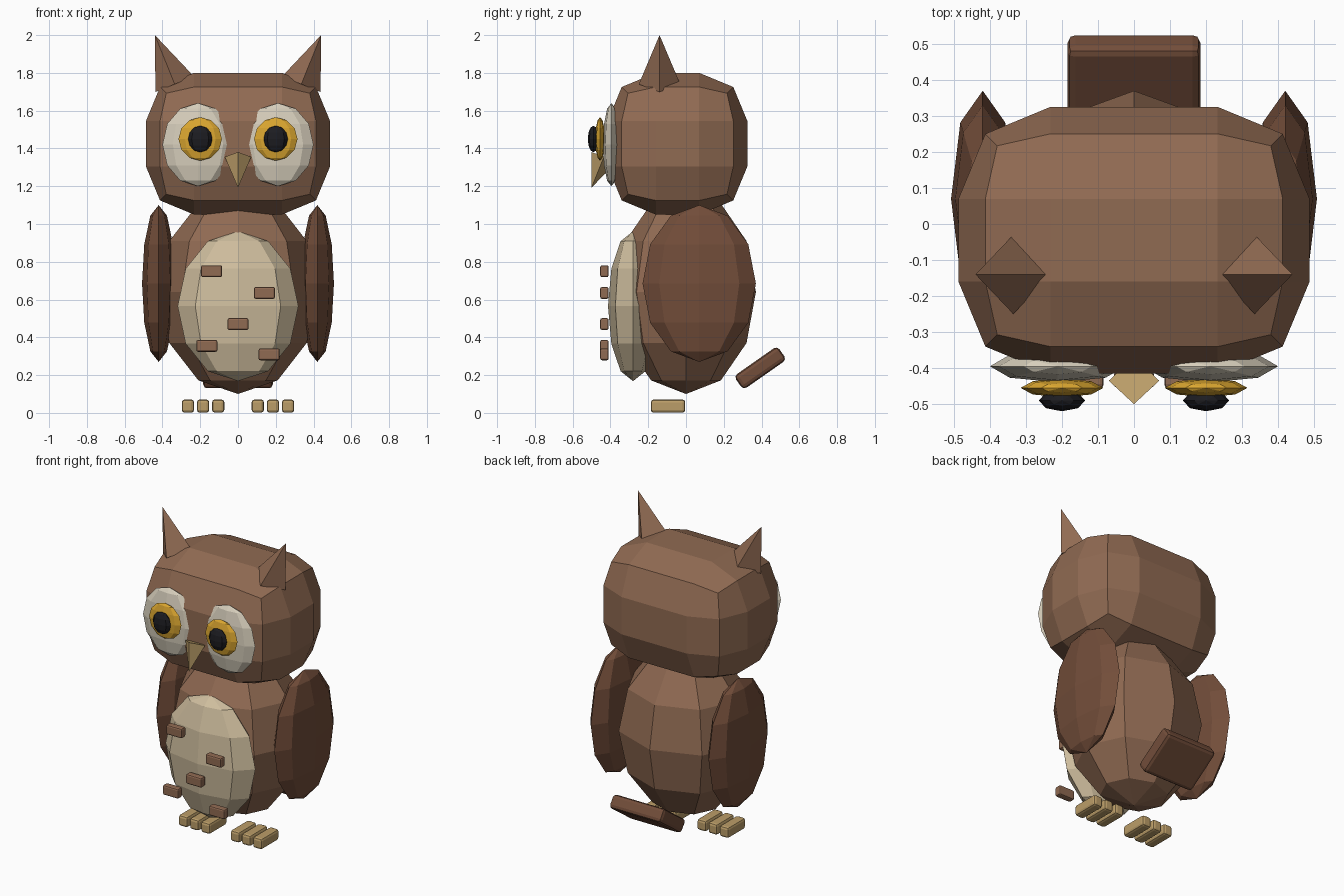
import bpy, bmesh
from math import radians
from mathutils import Vector, Matrix

if "Cube" in bpy.data.objects:
    bpy.data.objects.remove(bpy.data.objects["Cube"])


def mat(name, *rgb):
    m = bpy.data.materials.new(name)
    m.diffuse_color = (*rgb, 1)
    m.use_nodes = True
    m.node_tree.nodes["Principled BSDF"].inputs["Base Color"].default_value = m.diffuse_color
    return m


BROWN = mat("brown", 0.28, 0.145, 0.085)
DARK = mat("dark_brown", 0.17, 0.075, 0.042)
CREAM = mat("cream", 0.62, 0.51, 0.34)
PALE = mat("pale", 0.68, 0.62, 0.5)
GOLD = mat("gold", 0.72, 0.39, 0.03)
BLACK = mat("black", 0.012, 0.012, 0.015)
HORN = mat("horn", 0.5, 0.34, 0.14)


def finish(name, bm, material):
    me = bpy.data.meshes.new(name)
    bmesh.ops.recalc_face_normals(bm, faces=bm.faces)
    bm.to_mesh(me)
    bm.free()
    ob = bpy.data.objects.new(name, me)
    me.materials.append(material)
    bpy.context.collection.objects.link(ob)
    return ob


def ball(name, loc, radii, material):
    bm = bmesh.new()
    bmesh.ops.create_uvsphere(bm, u_segments=8, v_segments=6, radius=1)
    bmesh.ops.transform(bm, verts=bm.verts,
                        matrix=Matrix.Translation(loc) @ Matrix.Diagonal((*radii, 1)))
    return finish(name, bm, material)


def block(name, loc, size, bevel, segments, material, tilt=0):
    bm = bmesh.new()
    bmesh.ops.create_cube(bm, size=1)
    bmesh.ops.scale(bm, verts=bm.verts, vec=size)
    bmesh.ops.bevel(bm, geom=bm.edges[:], offset=bevel, segments=segments,
                    profile=0.5, affect='EDGES')
    bmesh.ops.transform(bm, verts=bm.verts,
                        matrix=Matrix.Translation(loc) @ Matrix.Rotation(tilt, 4, 'X'))
    return finish(name, bm, material)


def spike(name, base, tip, radius, material):
    # four-sided cone from a base centre to a tip
    base, axis = Vector(base), Vector(tip) - Vector(base)
    rot = Vector((0, 0, 1)).rotation_difference(axis).to_matrix().to_4x4()
    bm = bmesh.new()
    bmesh.ops.create_cone(bm, cap_ends=True, segments=4, radius1=radius,
                          radius2=0, depth=axis.length)
    bmesh.ops.remove_doubles(bm, verts=bm.verts, dist=1e-5)
    bmesh.ops.transform(bm, verts=bm.verts,
                        matrix=Matrix.Translation(base + axis / 2) @ rot)
    return finish(name, bm, material)


# Body, belly patch and head
ball("body", (0, 0, 0.64), (0.42, 0.37, 0.54), BROWN)
ball("belly", (0, -0.28, 0.565), (0.32, 0.133, 0.397), CREAM)
block("head", (0, -0.045, 1.425), (0.975, 0.74, 0.75), 0.255, 2, BROWN)

# Paired parts
for side, s in (("left", -1), ("right", 1)):
    ball(f"{side}_wing", (s * 0.42, 0.07, 0.685), (0.088, 0.3, 0.415), DARK)
    ball(f"{side}_eye_disc", (s * 0.212, -0.395, 1.42), (0.188, 0.045, 0.22), PALE)
    ball(f"{side}_iris", (s * 0.2, -0.455, 1.45), (0.115, 0.026, 0.115), GOLD)
    ball(f"{side}_pupil", (s * 0.2, -0.49, 1.45), (0.064, 0.03, 0.07), BLACK)
    spike(f"{side}_ear_tuft", (s * 0.335, -0.14, 1.74), (s * 0.44, -0.14, 2.0), 0.11, BROWN)
    for i in range(3):
        block(f"{side}_toe_{i + 1}", (s * (0.105 + 0.08 * i), -0.095, 0.036),
              (0.065, 0.182, 0.07), 0.015, 2, HORN)

# Beak
spike("beak", (0, -0.435, 1.355), (0, -0.5, 1.192), 0.07, HORN)

# Chest spots
for i, (x, z) in enumerate([(-0.14, 0.75), (0.14, 0.635), (0, 0.47),
                            (-0.165, 0.355), (0.165, 0.31)]):
    block(f"chest_spot_{i + 1}", (x, -0.432, z), (0.112, 0.045, 0.063), 0.01, 2, BROWN)

# Tail
block("tail", (0, 0.393, 0.238), (0.37, 0.28, 0.088), 0.022, 2, DARK, radians(35))
